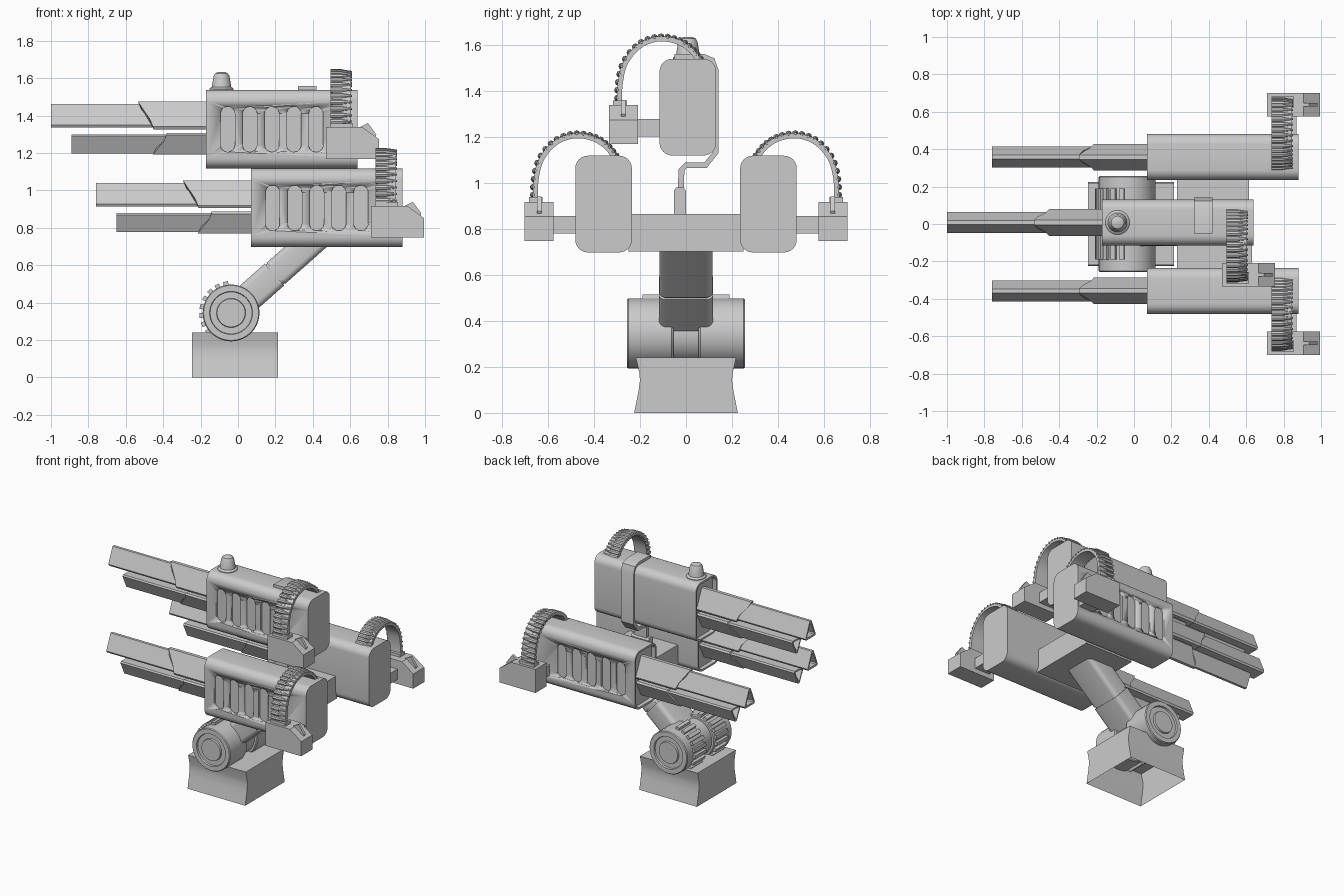
import bpy, bmesh, math
from mathutils import Vector, Matrix, Euler

if "Cube" in bpy.data.objects:
    bpy.data.objects.remove(bpy.data.objects["Cube"])

def finish(name, bm, angle=35):
    bmesh.ops.remove_doubles(bm, verts=bm.verts, dist=1e-5)
    bmesh.ops.recalc_face_normals(bm, faces=bm.faces)
    me = bpy.data.meshes.new(name)
    bm.to_mesh(me)
    bm.free()
    ob = bpy.data.objects.new(name, me)
    bpy.context.collection.objects.link(ob)
    bpy.ops.object.select_all(action='DESELECT')
    ob.select_set(True)
    bpy.context.view_layer.objects.active = ob
    bpy.ops.object.shade_smooth_by_angle(angle=math.radians(angle))
    return ob

def rings_to_mesh(bm, rings, cap=True):
    rows = [[bm.verts.new(p) for p in r] for r in rings]
    n = len(rows[0])
    for a, b in zip(rows, rows[1:]):
        for i in range(n):
            bm.faces.new((a[i], a[(i + 1) % n], b[(i + 1) % n], b[i]))
    if cap:
        bm.faces.new(rows[0][::-1])
        bm.faces.new(rows[-1])
    return rows

def prism(name, pts, axis, a, b):
    """Extrude a (y,z) profile along x, or an (x,z) profile along y."""
    f = (lambda p, t: (t, p[0], p[1])) if axis == 'x' else (lambda p, t: (p[0], t, p[1]))
    bm = bmesh.new()
    rings_to_mesh(bm, [[f(p, t) for p in pts] for t in (a, b)])
    return finish(name, bm)

def box(name, x0, x1, y0, y1, z0, z1):
    return prism(name, [(y0, z0), (y1, z0), (y1, z1), (y0, z1)], 'x', x0, x1)

def round_rect(u0, u1, v0, v1, r, seg=6):
    pts = []
    for k, (cu, cv) in enumerate([(u1 - r, v1 - r), (u0 + r, v1 - r), (u0 + r, v0 + r), (u1 - r, v0 + r)]):
        for i in range(seg + 1):
            t = math.pi / 2 * (k + i / seg)
            pts.append((cu + r * math.cos(t), cv + r * math.sin(t)))
    return pts

def lathe(name, prof, axis, loc, n=40):
    """Revolve (radius, height) points about the z or y axis."""
    bm = bmesh.new()
    rings_to_mesh(bm, [[(r * math.cos(2 * math.pi * i / n), r * math.sin(2 * math.pi * i / n), h)
                        for i in range(n)] for r, h in prof])
    if axis == 'y':
        bm.transform(Matrix.Rotation(math.radians(-90), 4, 'X'))
    bm.transform(Matrix.Translation(loc))
    return finish(name, bm)

def smooth_path(p, sub=6):
    p = [Vector(q) for q in p]
    p = [2 * p[0] - p[1]] + p + [2 * p[-1] - p[-2]]
    out = []
    for a, b, c, d in zip(p, p[1:], p[2:], p[3:]):
        for i in range(sub):
            t = i / sub
            out.append(0.5 * (2 * b + (c - a) * t + (2 * a - 5 * b + 4 * c - d) * t * t
                              + (3 * b - a - 3 * c + d) * t ** 3))
    return out + [p[-2]]

def normals(path):
    res = []
    for i in range(len(path)):
        d = (path[min(i + 1, len(path) - 1)] - path[max(i - 1, 0)]).normalized()
        res.append(Vector((-d.y, d.x)))
    return res

def ribbon(name, path, th, x0, x1):
    bm = bmesh.new()
    rings = []
    for p, n in zip(path, normals(path)):
        o, q = p + n * th / 2, p - n * th / 2
        rings.append([(x0, *o), (x1, *o), (x1, *q), (x0, *q)])
    rings_to_mesh(bm, rings)
    return finish(name, bm)

# ---------- Base and pivot ----------
side = [(0.225, 0), (0.207, 0.09), (0.2, 0.14), (0.203, 0.175), (0.218, 0.24)]
base = prism("base", side + [(-y, z) for y, z in side[::-1]], 'x', -0.245, 0.215)
bm = bmesh.new()
bm.from_mesh(base.data)
bmesh.ops.delete(bm, geom=[f for f in bm.faces if f.normal.z < -0.9], context='FACES_ONLY')
bm.to_mesh(base.data)
bm.free()

PIV = Vector((-0.037, 0, 0.345))
lathe("pivot_core", [(0.13, -0.07), (0.13, 0.07)], 'y', PIV)
for s in (1, -1):
    prof = [(0.145, 0.055), (0.152, 0.062), (0.152, 0.25), (0.147, 0.256), (0.115, 0.256),
            (0.112, 0.244), (0.078, 0.244), (0.075, 0.256)]
    lathe("pivot_drum", [(r, h * s) for r, h in prof], 'y', PIV)
    bm = bmesh.new()
    for i in range(9):   # grip ribs on the barrel side of the drum
        t = math.radians(100 + i * 17)
        m = (Matrix.Translation(PIV + Vector((0.155 * math.cos(t), s * 0.125, 0.155 * math.sin(t))))
             @ Matrix.Rotation(-t, 4, 'Y') @ Matrix.Diagonal((0.03, 0.13, 0.026, 1)))
        bmesh.ops.create_cube(bm, size=1, matrix=m)
    finish("pivot_ribs", bm)

# ---------- Slanted arm and cross beam ----------
for name, a, b, h, w in (("arm_lower", 0.06, 0.31, 0.078, 0.118), ("arm_collar", 0.30, 0.33, 0.07, 0.11),
                         ("arm_upper", 0.32, 0.64, 0.075, 0.116)):
    ob = prism(name, round_rect(-w, w, -h, h, 0.03, 4), 'x', a, b)
    ob.data.transform(Matrix.Translation(PIV) @ Matrix.Rotation(math.radians(-41.5), 4, 'Y'))
box("cross_beam", 0.23, 0.615, -0.25, 0.25, 0.70, 0.865)

# ---------- Gun unit, built at its own origin with the feed on -y ----------
gun = []
bm = bmesh.new()
prof = round_rect(-0.123, 0.123, 0, 0.42, 0.055)
inner = round_rect(-0.11, 0.11, 0.013, 0.407, 0.045)
rings_to_mesh(bm, [[(0.81, *p) for p in prof], [(0, *p) for p in prof],
                   [(0, *p) for p in inner], [(0.03, *p) for p in inner]])
body = finish("gun_housing", bm)
bm = bmesh.new()
for i in range(5):       # vent slots
    x = 0.115 + i * 0.118
    pts = round_rect(x - 0.038, x + 0.038, 0.088, 0.33, 0.037)
    rings_to_mesh(bm, [[(p[0], y, p[1]) for p in pts] for y in (-0.2, -0.108)])
cutter = finish("slot_cutter", bm)
cutter.hide_render = True
mod = body.modifiers.new("slots", 'BOOLEAN')
mod.object = cutter
mod.operation = 'DIFFERENCE'
mod.solver = 'EXACT'
bpy.context.view_layer.update()
body.data = bpy.data.meshes.new_from_object(body.evaluated_get(bpy.context.evaluated_depsgraph_get()))
body.modifiers.clear()
bpy.data.objects.remove(cutter)
gun.append(body)

def tri_section(w, zb, zt):
    """Triangle with clipped tips; apex at zt, wide side at zb."""
    h = zt - zb
    right = [(w * 0.88, 0), (w, 0.1), (w * 0.76, 0.36), (w * 0.44, 0.7), (w * 0.17, 1)]
    pts = right + [(-y, t) for y, t in right[::-1]]
    return [(y, zb + t * h) for y, t in pts]

def barrel(name, w, zb, zt, front):
    """Hollow three-sided tube running out along -x."""
    mid = zb + (zt - zb) * 0.4
    pts = tri_section(w, zb, zt)
    small = [(y * 0.72, mid + (z - mid) * 0.72) for y, z in pts]
    bm = bmesh.new()
    x = [front + 0.0 * p[1] for p in pts]
    rings_to_mesh(bm, [[(0.1, *p) for p in pts], [(front, *p) for p in pts],
                       [(front, *p) for p in small], [(front + 0.12, *p) for p in small]])
    return finish(name, bm, 25)

def sleeve(name, w, zb, zt, ends):
    """Outer jacket whose front edge steps back with height."""
    bm = bmesh.new()
    pts = tri_section(w, zb, zt)
    fr = ends + ends[::-1]
    rings_to_mesh(bm, [[(0.1, *p) for p in pts], [(x, *p) for x, p in zip(fr, pts)]])
    return finish(name, bm, 25)

gun.append(barrel("upper_barrel", 0.057, 0.218, 0.343, -0.83))
gun.append(sleeve("upper_sleeve", 0.071, 0.208, 0.357, [-0.28, -0.285, -0.30, -0.345, -0.365]))
gun.append(barrel("lower_barrel", 0.053, 0.182, 0.08, -0.72))
gun.append(sleeve("lower_sleeve", 0.066, 0.19, 0.073, [-0.21, -0.212, -0.225, -0.268, -0.285]))

# Ammunition box, latch and bracket
gun.append(prism("ammo_box", [(0.64, 0.05), (0.925, 0.05), (0.925, 0.155), (0.835, 0.22), (0.64, 0.22)],
                 'y', -0.343, -0.217))
gun.append(prism("box_latch", [(0.80, 0.21), (0.865, 0.242), (0.91, 0.18), (0.90, 0.16)], 'y', -0.29, -0.27))
gun.append(box("box_bracket", 0.68, 0.80, -0.23, -0.11, 0.083, 0.158))
gun.append(box("belt_port", 0.665, 0.785, -0.325, -0.265, 0.20, 0.24))

# Feed belt with tapered rounds on its outside
path = smooth_path([(-0.295, 0.20), (-0.295, 0.30), (-0.272, 0.40), (-0.21, 0.475), (-0.13, 0.506),
                    (-0.05, 0.496), (0.01, 0.46), (0.055, 0.405)])
gun.append(ribbon("feed_belt", path, 0.022, 0.675, 0.775))
bm = bmesh.new()
nrm = normals(path)
for i in range(1, len(path) - 1, 2):
    p = path[i] + nrm[i] * 0.009
    p = p if nrm[i].dot(Vector((p.x + 0.13, p.y - 0.3))) > 0 else path[i] - nrm[i] * 0.009
    for x, length, r0, r1 in ((0.695, 0.06, 0.015, 0.015), (0.75, 0.06, 0.014, 0.005)):
        bmesh.ops.create_cone(bm, cap_ends=True, segments=8, radius1=r0, radius2=r1, depth=length,
                              matrix=Matrix.Translation((x, p.x, p.y)) @ Matrix.Rotation(math.pi / 2, 4, 'Y'))
gun.append(finish("belt_rounds", bm))

# Place three guns: right side, left side (mirrored) and top
for ob in gun:
    name = ob.name
    for tag, loc, s in (("left_", (0.07, 0.358, 0.697), -1), ("top_", (-0.17, 0.008, 1.118), 1)):
        c = ob.copy()
        c.data = ob.data.copy()
        c.name = tag + name
        if s < 0:
            c.data.transform(Matrix.Diagonal((1, -1, 1, 1)))
            c.data.flip_normals()
        c.location = loc
        bpy.context.collection.objects.link(c)
    ob.name = "right_" + name
    ob.location = (0.07, -0.358, 0.697)

# ---------- Top gun extras: beacon, strap and post ----------
lathe("beacon", [(0.065, 1.53), (0.065, 1.542), (0.058, 1.55), (0.052, 1.552), (0.042, 1.612),
                 (0.034, 1.626), (0.018, 1.633)], 'z', (-0.088, 0.008, 0), 32)
strap = [(-0.05, 1.545), (0.08, 1.545), (0.113, 1.532), (0.128, 1.49), (0.128, 1.13), (0.085, 1.076),
         (0.0, 1.076), (-0.02, 1.056), (-0.022, 0.96)]
ribbon("support_strap", [Vector(p) for p in strap], 0.026, 0.32, 0.42)
prism("support_post", [(-0.053, 0.85), (0.0, 0.85), (0.0, 0.965), (-0.012, 0.98), (-0.042, 0.98), (-0.053, 0.965)],
      'x', 0.30, 0.44)
